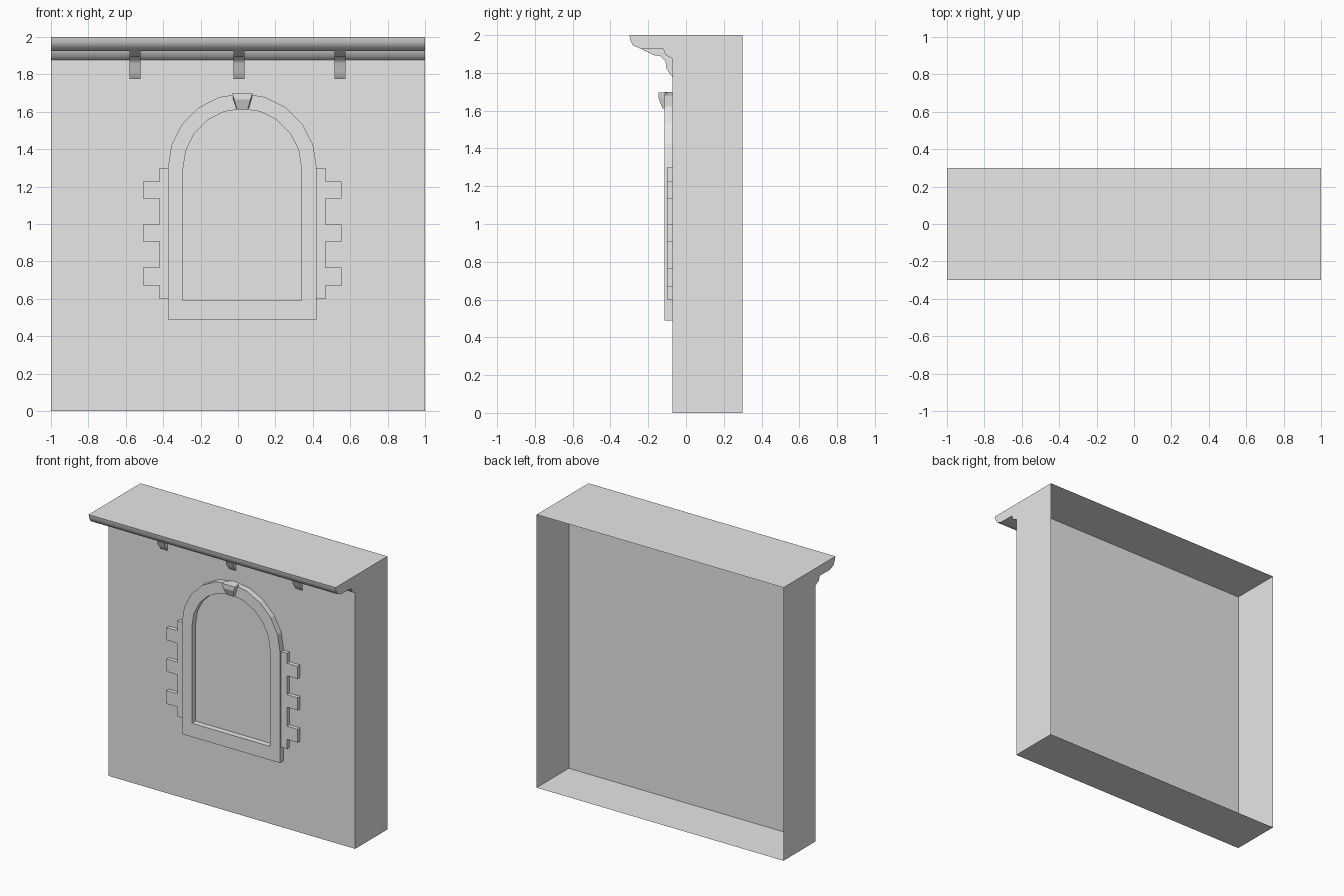
import bpy, bmesh, math
from mathutils import Vector

cube = bpy.data.objects.get("Cube")
if cube:
    bpy.data.objects.remove(cube, do_unlink=True)

stone = bpy.data.materials.new("grey stone")
stone.use_nodes = True
colour = (0.8, 0.8, 0.8, 1)
stone.diffuse_color = colour
stone.node_tree.nodes["Principled BSDF"].inputs["Base Color"].default_value = colour

FRONT, BACK = -0.072, 0.3   # wall face and open rear edge
CX = 0.023                  # centre line of the window


def finish(name, bm, smooth=False):
    mesh = bpy.data.meshes.new(name)
    bm.to_mesh(mesh)
    bm.free()
    obj = bpy.data.objects.new(name, mesh)
    bpy.context.collection.objects.link(obj)
    mesh.materials.append(stone)
    if smooth:
        bpy.ops.object.select_all(action="DESELECT")
        obj.select_set(True)
        bpy.context.view_layer.objects.active = obj
        bpy.ops.object.shade_smooth_by_angle(angle=math.radians(50))
    return obj


def prism(name, points, offset, smooth=False, drop=None):
    """Extrude a flat polygon; drop removes the faces hidden against the wall."""
    bm = bmesh.new()
    face = bm.faces.new([bm.verts.new(p) for p in points])
    result = bmesh.ops.extrude_face_region(bm, geom=[face], use_keep_orig=True)
    moved = [v for v in result["geom"] if isinstance(v, bmesh.types.BMVert)]
    bmesh.ops.translate(bm, verts=moved, vec=Vector(offset))
    bmesh.ops.recalc_face_normals(bm, faces=bm.faces)
    if drop:
        hidden = [f for f in bm.faces if all(abs(v.co.y - FRONT) < 1e-4 for v in f.verts)]
        bmesh.ops.delete(bm, geom=hidden, context="FACES")
    return finish(name, bm, smooth)


# Wall: a thin box shell with an open back
bm = bmesh.new()
bmesh.ops.create_cube(bm, size=1)
for v in bm.verts:
    v.co = (v.co.x * 2, BACK if v.co.y > 0 else FRONT, v.co.z * 2 + 1)
rear = [f for f in bm.faces if f.normal.y > 0.9]
bmesh.ops.delete(bm, geom=rear, context="FACES_ONLY")
finish("wall", bm)

# Cornice moulding along the top
cornice = [(FRONT, 2), (-0.3, 2), (-0.295, 1.975), (-0.28, 1.945), (-0.235, 1.926),
           (-0.12, 1.926), (-0.108, 1.894), (FRONT, 1.876)]
prism("cornice", [(-1, y, z) for y, z in cornice], (2, 0, 0), True, True)

# Brackets beneath the cornice
bracket = [(FRONT, 1.926), (-0.235, 1.926), (-0.172, 1.894), (-0.135, 1.889),
           (-0.108, 1.86), (-0.103, 1.82), (FRONT, 1.778)]
for i, x in enumerate((-0.55, 0.005, 0.545)):
    prism(f"bracket_{i + 1}", [(x - 0.029, y, z) for y, z in bracket],
          (0.058, 0, 0), True, True)


# Arched window surround
def arch(half, bottom, y):
    curve = [(CX + half * math.cos(math.pi * i / 10), y,
              1.3 + half * math.sin(math.pi * i / 10)) for i in range(11)]
    return curve + [(CX - half, y, bottom), (CX + half, y, bottom)]


bm = bmesh.new()
loops = [[bm.verts.new(p) for p in arch(*spec)] for spec in (
    (0.398, 0.49, FRONT), (0.398, 0.49, -0.115),
    (0.316, 0.59, -0.115), (0.316, 0.59, FRONT))]
for a, b in zip(loops, loops[1:]):
    for i in range(len(a)):
        j = (i + 1) % len(a)
        bm.faces.new((a[i], a[j], b[j], b[i]))
bmesh.ops.recalc_face_normals(bm, faces=bm.faces)
frame = finish("window_frame", bm)
if frame.data.polygons[12].normal.z > 0:
    frame.data.flip_normals()

# Toothed quoins on each side of the window
inner, strip, block = 0.398, 0.444, 0.531
teeth = [(inner, 0.6), (strip, 0.6)]
for low, high in ((0.67, 0.767), (0.906, 0.998), (1.136, 1.228)):
    teeth += [(strip, low), (block, low), (block, high), (strip, high)]
teeth += [(strip, 1.3), (inner, 1.3)]
for name, side in (("left", 1), ("right", -1)):
    prism(f"{name}_quoins", [(CX + side * x, FRONT, z) for x, z in teeth],
          (0, -0.029, 0), drop=True)

# Keystone: flat head above a tapering, undercut foot
bm = bmesh.new()
rings = []
for half, front, z in ((0.054, -0.145, 1.697), (0.043, -0.145, 1.665), (0.028, -0.124, 1.612)):
    wide = half + 0.008 if z < 1.69 else half
    rings.append([bm.verts.new(p) for p in (
        (CX - wide, -0.1, z), (CX - half, front, z),
        (CX + half, front, z), (CX + wide, -0.1, z))])
for a, b in zip(rings, rings[1:]):
    for i in range(4):
        j = (i + 1) % 4
        bm.faces.new((a[i], a[j], b[j], b[i]))
bm.faces.new(rings[0])
bm.faces.new(rings[-1])
bmesh.ops.recalc_face_normals(bm, faces=bm.faces)
finish("keystone", bm)
